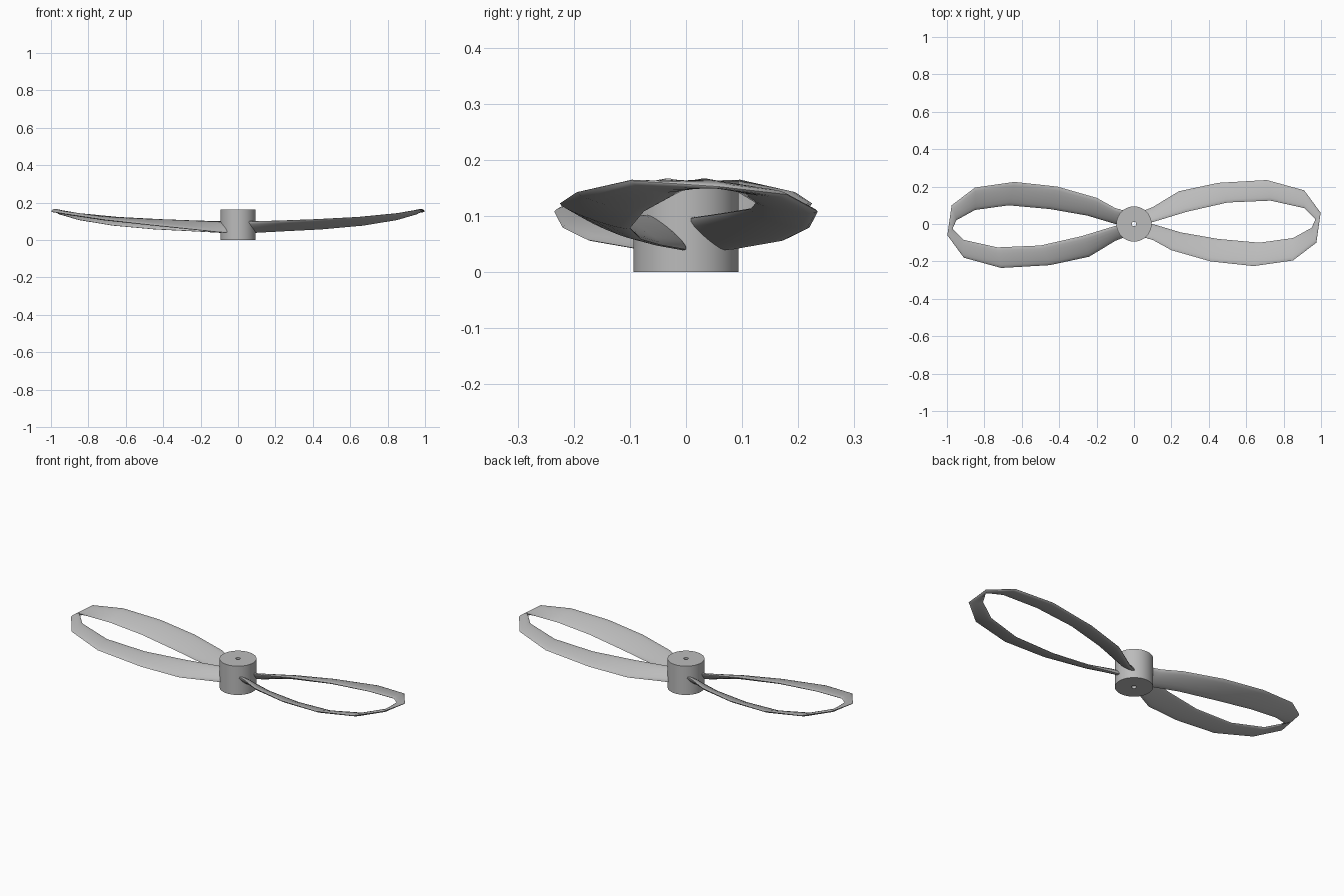
import bpy, bmesh, math
from mathutils import Vector, Matrix

cube = bpy.data.objects.get("Cube")
if cube:
    bpy.data.objects.remove(cube)

grey = bpy.data.materials.new("plain grey")
grey.use_nodes = True
colour = (0.5, 0.5, 0.5, 1)
grey.diffuse_color = colour
grey.node_tree.nodes["Principled BSDF"].inputs["Base Color"].default_value = colour


def finish(bm, name, angle):
    bmesh.ops.recalc_face_normals(bm, faces=bm.faces)
    mesh = bpy.data.meshes.new(name)
    bm.to_mesh(mesh)
    bm.free()
    mesh.materials.append(grey)
    obj = bpy.data.objects.new(name, mesh)
    bpy.context.collection.objects.link(obj)
    bpy.ops.object.select_all(action="DESELECT")
    obj.select_set(True)
    bpy.context.view_layer.objects.active = obj
    bpy.ops.object.shade_smooth_by_angle(angle=math.radians(angle))


# Hub: turned sleeve with a narrow through bore
def make_hub(radius, bore, height, sides=64):
    bm = bmesh.new()
    profile = [(bore, 0), (radius, 0), (radius, height), (bore, height)]
    rings = []
    for i in range(sides):
        a = math.tau * i / sides
        rings.append([bm.verts.new((r * math.cos(a), r * math.sin(a), z)) for r, z in profile])
    for i in range(sides):
        a, b = rings[i], rings[(i + 1) % sides]
        for j in range(4):
            k = (j + 1) % 4
            bm.faces.new((a[j], b[j], b[k], a[k]))
    finish(bm, "hub", 30)


# Looped blade: (outer edge, inner edge, thickness) along the loop
stations = [
    ((.05, -.07, .100), (.05, .00, .040), .026),
    ((.10, -.085, .100), (.10, .00, .040), .024),
    ((.20, -.14, .102), (.25, -.045, .048), .020),
    ((.41, -.20, .110), (.45, -.08, .058), .018),
    ((.64, -.225, .122), (.67, -.10, .078), .016),
    ((.85, -.195, .142), (.85, -.075, .108), .015),
    ((.975, -.10, .163), (.95, -.02, .138), .014),
    ((.998, .06, .152), (.97, .025, .164), .014),
    ((.91, .18, .138), (.91, .085, .148), .015),
    ((.71, .235, .108), (.73, .125, .124), .016),
    ((.45, .22, .079), (.50, .115, .112), .018),
    ((.24, .175, .057), (.28, .065, .104), .020),
    ((.10, .09, .042), (.10, .01, .096), .024),
    ((.05, .07, .040), (.05, .00, .096), .026),
]


def make_blade(name, turn):
    bm = bmesh.new()
    mids = [(Vector(o) + Vector(i)) / 2 for o, i, t in stations]
    last = len(stations) - 1
    rings = []
    count = 16
    for n, (o, i, thick) in enumerate(stations):
        chord = Vector(o) - Vector(i)
        tangent = mids[min(n + 1, last)] - mids[max(n - 1, 0)]
        up = chord.cross(tangent).normalized()
        ring = []
        for k in range(count):
            a = math.tau * k / count
            p = mids[n] + chord * (math.cos(a) / 2) + up * (math.sin(a) * thick / 2)
            ring.append(bm.verts.new(p))
        rings.append(ring)
    for a, b in zip(rings, rings[1:]):
        for k in range(count):
            m = (k + 1) % count
            bm.faces.new((a[k], b[k], b[m], a[m]))
    bm.faces.new(rings[0])
    bm.faces.new(rings[-1])
    bmesh.ops.transform(bm, matrix=Matrix.Rotation(turn, 4, "Z"), verts=bm.verts)
    finish(bm, name, 40)


make_hub(.094, .012, .162)
make_blade("left_blade_loop", 0)
make_blade("right_blade_loop", math.pi)
